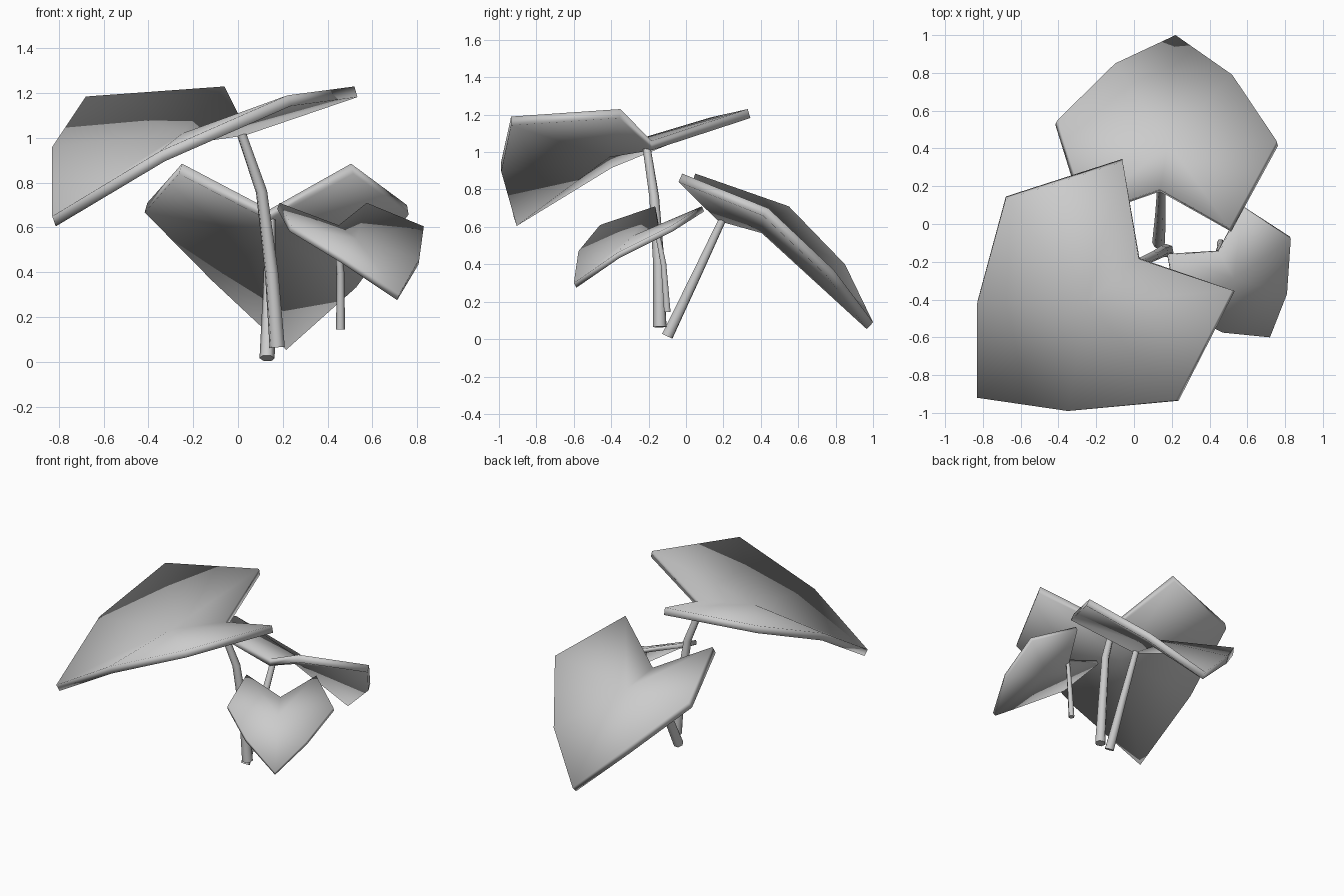
import bpy
from mathutils import Vector

cube = bpy.data.objects.get("Cube")
if cube:
    bpy.data.objects.remove(cube, do_unlink=True)

grey = bpy.data.materials.new("plain_grey")
grey.use_nodes = True
grey.diffuse_color = (0.6, 0.6, 0.6, 1)
grey.node_tree.nodes["Principled BSDF"].inputs["Base Color"].default_value = (0.6, 0.6, 0.6, 1)


def leaf(name, outline, centre, thickness):
    """Heart-shaped fan around a centre point, thickened downwards."""
    n = len(outline)
    mesh = bpy.data.meshes.new(name)
    mesh.from_pydata(outline + [centre], [], [(i, (i + 1) % n, n) for i in range(n)])
    mesh.materials.append(grey)
    mesh.shade_smooth()
    obj = bpy.data.objects.new(name, mesh)
    bpy.context.collection.objects.link(obj)
    solid = obj.modifiers.new("thickness", "SOLIDIFY")
    solid.thickness = thickness
    solid.offset = -1


def stem(name, points, low, high):
    """Tapered six-sided tube from the foot up to the leaf notch."""
    curve = bpy.data.curves.new(name, "CURVE")
    curve.dimensions = "3D"
    curve.bevel_depth = 1
    curve.bevel_resolution = 1
    curve.use_fill_caps = True
    spline = curve.splines.new("POLY")
    spline.points.add(len(points) - 1)
    for i, p in enumerate(points):
        t = i / (len(points) - 1)
        spline.points[i].co = (*p, 1)
        spline.points[i].radius = low + (high - low) * t
    spline.use_smooth = True
    curve.materials.append(grey)
    obj = bpy.data.objects.new(name, curve)
    bpy.context.collection.objects.link(obj)
    bpy.ops.object.select_all(action="DESELECT")
    obj.select_set(True)
    bpy.context.view_layer.objects.active = obj
    bpy.ops.object.convert(target="MESH")


# Leaves: lobe tip, round the rim to the other lobe tip, then the notch
leaf("large_leaf", [
    (-0.06, 0.33, 1.23), (-0.68, 0.13, 1.185), (-0.83, -0.42, 0.96), (-0.83, -0.92, 0.65),
    (-0.35, -0.99, 0.94), (0.22, -0.935, 1.19), (0.52, -0.35, 1.23), (0.025, -0.185, 1.06)],
    (-0.25, -0.42, 1.02), 0.05)
leaf("back_leaf", [
    (0.505, -0.02, 0.885), (0.755, 0.44, 0.70), (0.52, 0.79, 0.37), (0.22, 1.0, 0.09),
    (-0.1, 0.85, 0.40), (-0.405, 0.55, 0.71), (-0.25, 0.05, 0.885), (0.14, 0.185, 0.68)],
    (0.18, 0.43, 0.61), 0.05)
leaf("small_leaf", [
    (0.185, -0.165, 0.71), (0.24, -0.46, 0.61), (0.47, -0.575, 0.47), (0.72, -0.60, 0.30),
    (0.81, -0.37, 0.46), (0.83, -0.08, 0.605), (0.575, 0.085, 0.71), (0.45, -0.15, 0.61)],
    (0.53, -0.29, 0.55), 0.03)

# Stems, foot first
stem("large_leaf_stem", [(0.175, -0.14, 0.065), (0.15, -0.145, 0.4),
                         (0.105, -0.17, 0.76), (0.015, -0.21, 1.02)], 0.036, 0.022)
stem("back_leaf_stem", [(0.13, -0.1, 0.016), (0.14, 0.05, 0.33), (0.145, 0.2, 0.65)], 0.034, 0.022)
stem("small_leaf_stem", [(0.458, -0.1, 0.145), (0.458, -0.12, 0.4), (0.44, -0.16, 0.6)], 0.02, 0.014)
